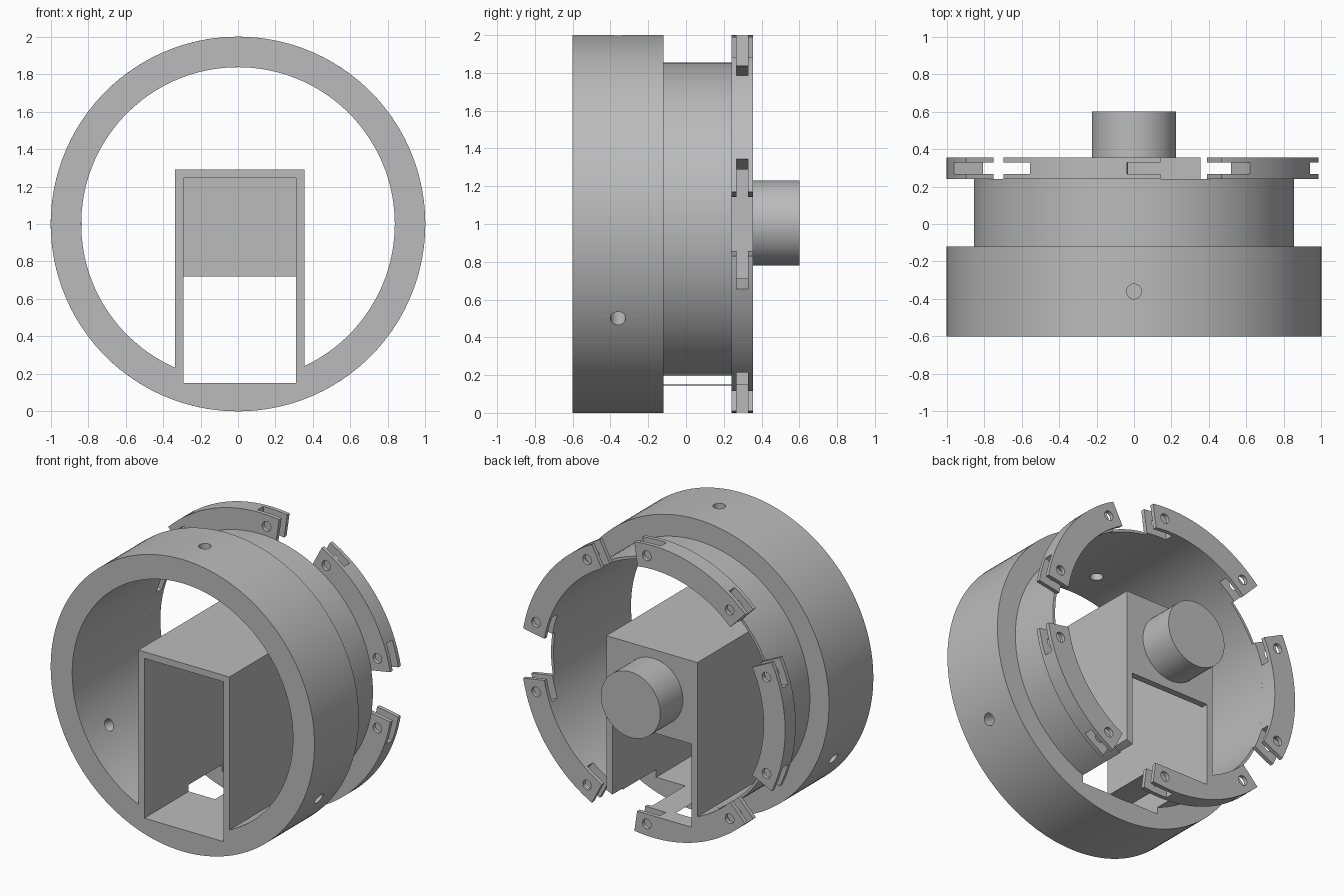
import bpy
import bmesh
from math import radians, cos, sin, pi
from mathutils import Matrix, Vector

if "Cube" in bpy.data.objects:
    bpy.data.objects.remove(bpy.data.objects["Cube"], do_unlink=True)

grey = bpy.data.materials.new("plain_grey")
grey.use_nodes = True
grey.diffuse_color = (0.5, 0.5, 0.5, 1)
grey.node_tree.nodes["Principled BSDF"].inputs["Base Color"].default_value = (0.5, 0.5, 0.5, 1)

AXIS_Z = 1.0
INNER = 0.837


def make(name, bm):
    bmesh.ops.recalc_face_normals(bm, faces=bm.faces)
    me = bpy.data.meshes.new(name)
    bm.to_mesh(me)
    bm.free()
    me.materials.append(grey)
    ob = bpy.data.objects.new(name, me)
    bpy.context.collection.objects.link(ob)
    return ob


def arc(name, r0, r1, y0, y1, start=0, end=360):
    """Rectangular section swept about the y axis."""
    bm = bmesh.new()
    full = end - start == 360
    steps = max(4, round((end - start) / 2.5))
    loops = []
    for i in range(steps if full else steps + 1):
        a = radians(start + (end - start) * i / steps)
        loops.append([bm.verts.new((r * cos(a), y, AXIS_Z + r * sin(a)))
                      for r, y in ((r0, y0), (r1, y0), (r1, y1), (r0, y1))])
    pairs = list(zip(loops, loops[1:])) + ([(loops[-1], loops[0])] if full else [])
    for p, q in pairs:
        for k in range(4):
            bm.faces.new((p[k], p[k - 1], q[k - 1], q[k]))
    if not full:
        bm.faces.new(loops[0])
        bm.faces.new(loops[-1])
    return make(name, bm)


def box(name, x, y, z):
    bm = bmesh.new()
    bmesh.ops.create_cube(bm, size=1)
    for v in bm.verts:
        v.co = Vector([(s[0] + s[1]) / 2 + c * (s[1] - s[0]) for s, c in zip((x, y, z), v.co)])
    return make(name, bm)


def rod(name, radius, start, end, sides=32):
    start, end = Vector(start), Vector(end)
    axis = end - start
    turn = axis.to_track_quat('Z', 'Y').to_matrix().to_4x4()
    bm = bmesh.new()
    bmesh.ops.create_cone(bm, cap_ends=True, segments=sides, radius1=radius, radius2=radius,
                          depth=axis.length, matrix=Matrix.Translation((start + end) / 2) @ turn)
    return make(name, bm)


def carve(ob, cutters, operation='DIFFERENCE'):
    """Apply booleans, then discard the cutters."""
    for c in cutters:
        c.hide_render = True
        m = ob.modifiers.new("carve", 'BOOLEAN')
        m.object, m.operation, m.solver = c, operation, 'EXACT'
    bpy.context.view_layer.update()
    result = bpy.data.meshes.new_from_object(ob.evaluated_get(bpy.context.evaluated_depsgraph_get()))
    ob.modifiers.clear()
    ob.data = result
    for c in cutters:
        bpy.data.objects.remove(c, do_unlink=True)


def smooth(ob):
    ob.data.polygons.foreach_set("use_smooth", [True] * len(ob.data.polygons))
    ob.data.set_sharp_from_angle(angle=radians(30))


def channel():
    """Rectangular passage that runs through the rings under the boss."""
    return box("channel_cutter", (-0.29, 0.31), (-0.8, 0.5), (0.15, 0.72))


def polar(r, degrees, y):
    a = radians(degrees)
    return (r * cos(a), y, AXIS_Z + r * sin(a))


# Wide front ring with three radial screw holes
front_ring = arc("front_ring", INNER, 1.0, -0.6, -0.12)
carve(front_ring, [channel()] + [rod("screw_cutter", 0.04, polar(0.7, a, -0.36), polar(1.1, a, -0.36))
                                 for a in (90, 210, 330)])

# Thin sleeve joining the front ring to the rear flange
sleeve = arc("sleeve", INNER, 0.855, -0.12, 0.24)
carve(sleeve, [channel()])

# Five slotted flange segments with hinge pin holes
flanges = []
for i in range(5):
    first, last = 72 * i + 9.8, 72 * i + 62.2
    seg = arc("flange_segment_%d" % (i + 1), INNER, 1.0, 0.24, 0.355, first, last)
    cutters = [arc("slot_cutter", 0.75, 1.1, 0.267, 0.328, first - 4, first + 10.4),
               arc("slot_cutter", 0.75, 1.1, 0.267, 0.328, last - 10.4, last + 4)]
    for a in (first + 5.2, last - 5.2):
        cutters.append(rod("pin_cutter", 0.033, polar(0.92, a, 0.1), polar(0.92, a, 0.5)))
    if i == 3:
        cutters.append(channel())
    carve(seg, cutters)
    flanges.append(seg)

# Hollow housing, trimmed to the round bore and open at front and lower back
housing = box("housing", (-0.335, 0.355), (-0.6, 0.355), (0.1, 1.29))
carve(housing, [rod("bore_cutter", 0.846, (0, -0.9, AXIS_Z), (0, 0.9, AXIS_Z), 144)], 'INTERSECT')
carve(housing, [box("cavity_cutter", (-0.29, 0.31), (-0.8, 0.31), (0, 1.245)),
                box("back_cutter", (-0.29, 0.31), (0.2, 0.5), (0, 0.72))])

# Round boss on the back plate
boss = rod("boss", 0.225, (0, 0.35, 1.005), (0, 0.6, 1.005), 64)

for part in [front_ring, sleeve, housing, boss] + flanges:
    smooth(part)
